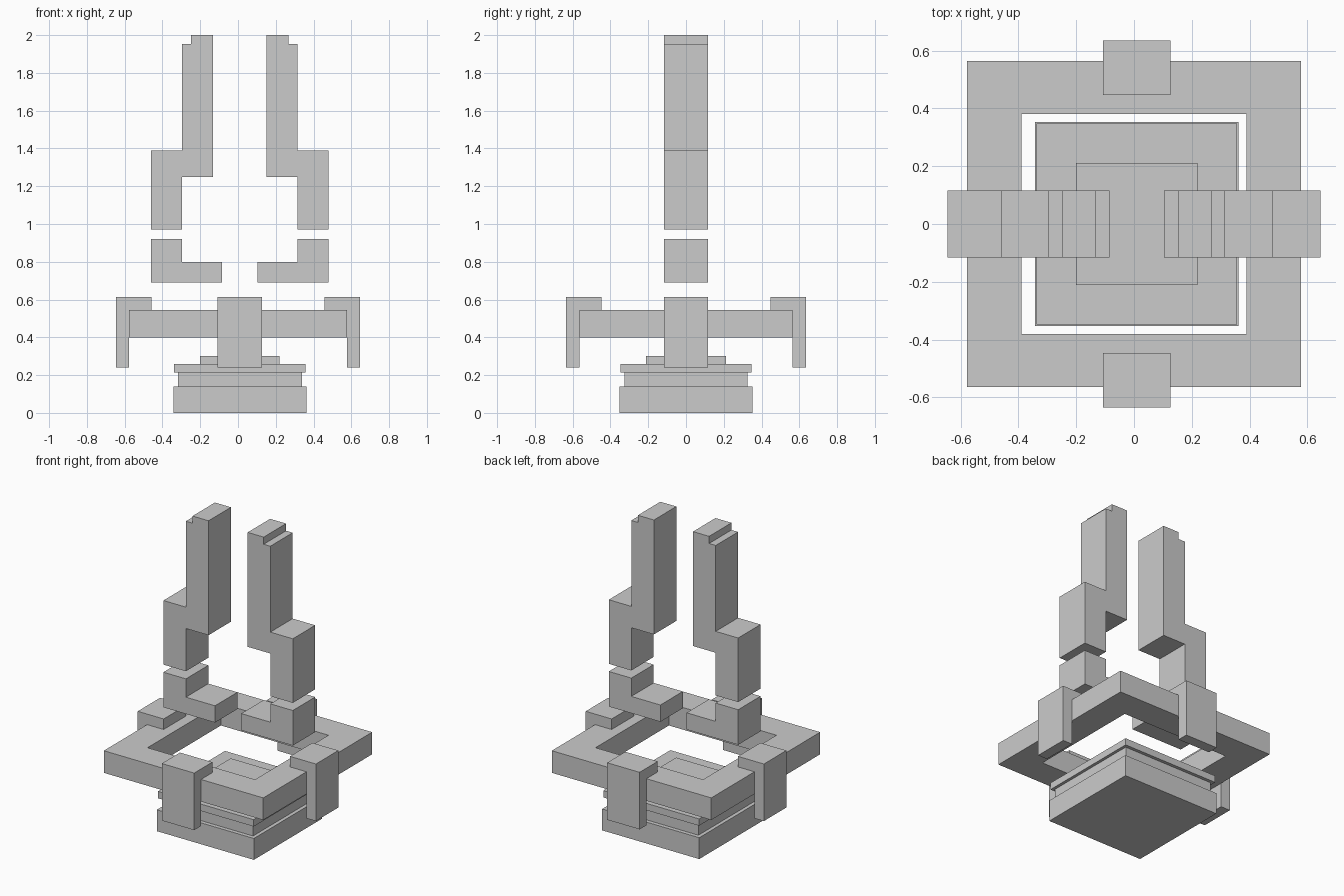
import bpy
import bmesh

if "Cube" in bpy.data.objects:
    bpy.data.objects.remove(bpy.data.objects["Cube"])

CX = 0.0095   # the core stack and prongs sit slightly off the ring's centre
HALF = 0.116  # half depth of prongs and clips


def finish(name, bm):
    bmesh.ops.recalc_face_normals(bm, faces=bm.faces)
    me = bpy.data.meshes.new(name)
    bm.to_mesh(me)
    bm.free()
    ob = bpy.data.objects.new(name, me)
    bpy.context.collection.objects.link(ob)
    return ob


def prism(name, pts, to3d, vec):
    """Extrude a 2D outline, placed in space by to3d, along vec."""
    bm = bmesh.new()
    face = bm.faces.new([bm.verts.new(to3d(a, b)) for a, b in pts])
    ext = bmesh.ops.extrude_face_region(bm, geom=[face])
    verts = [v for v in ext["geom"] if isinstance(v, bmesh.types.BMVert)]
    bmesh.ops.translate(bm, verts=verts, vec=vec)
    return finish(name, bm)


# Stepped base: half width, half depth, bottom, top
steps = [
    ("base_block", 0.352, 0.352, 0.0, 0.14),
    ("base_neck", 0.328, 0.326, 0.14, 0.215),
    ("base_lip", 0.347, 0.347, 0.215, 0.26),
    ("base_cap", 0.21, 0.211, 0.26, 0.30),
]
for name, hx, hy, z0, z1 in steps:
    outline = [(-hx, -hy), (hx, -hy), (hx, hy), (-hx, hy)]
    prism(name, outline, lambda a, b, z=z0: (CX + a, b, z), (0, 0, z1 - z0))

# Square ring: four corner profiles bridged in a loop
OX, OY, IX, IY, Z0, Z1 = 0.578, 0.564, 0.39, 0.38, 0.40, 0.545
bm = bmesh.new()
corners = []
for sx, sy in ((-1, -1), (1, -1), (1, 1), (-1, 1)):
    profile = ((OX, OY, Z0), (OX, OY, Z1), (IX, IY, Z1), (IX, IY, Z0))
    corners.append([bm.verts.new((sx * x, sy * y, z)) for x, y, z in profile])
for i in range(4):
    a, b = corners[i], corners[(i + 1) % 4]
    for j in range(4):
        k = (j + 1) % 4
        bm.faces.new((a[j], b[j], b[k], a[k]))
finish("ring", bm)


# L-shaped clips hooked over the middle of each ring side
def clip_outline(inner, ring, outer):
    return [(inner, Z1), (ring, Z1), (ring, 0.24),
            (outer, 0.24), (outer, 0.614), (inner, 0.614)]


for side, s in (("left", -1), ("right", 1)):
    prism("clip_" + side, clip_outline(0.458, OX, 0.646),
          lambda a, z, s=s: (s * a, -HALF, z), (0, 2 * HALF, 0))
for side, s in (("front", -1), ("back", 1)):
    prism("clip_" + side, clip_outline(0.447, OY, 0.635),
          lambda a, z, s=s: (CX - 0.1175, s * a, z), (0.235, 0, 0))

# Mirrored prongs: tall stepped upper arms and L-shaped lower feet
upper = [(0.142, 2.0), (0.258, 2.0), (0.258, 1.953), (0.306, 1.953),
         (0.306, 1.39), (0.469, 1.39), (0.469, 0.97), (0.306, 0.97),
         (0.306, 1.25), (0.142, 1.25)]
lower = [(0.095, 0.69), (0.469, 0.69), (0.469, 0.92), (0.306, 0.92),
         (0.306, 0.80), (0.095, 0.80)]
for side, s in (("left", -1), ("right", 1)):
    for part, outline in (("upper_prong_", upper), ("lower_prong_", lower)):
        prism(part + side, outline,
              lambda a, z, s=s: (CX + s * a, -HALF, z), (0, 2 * HALF, 0))
